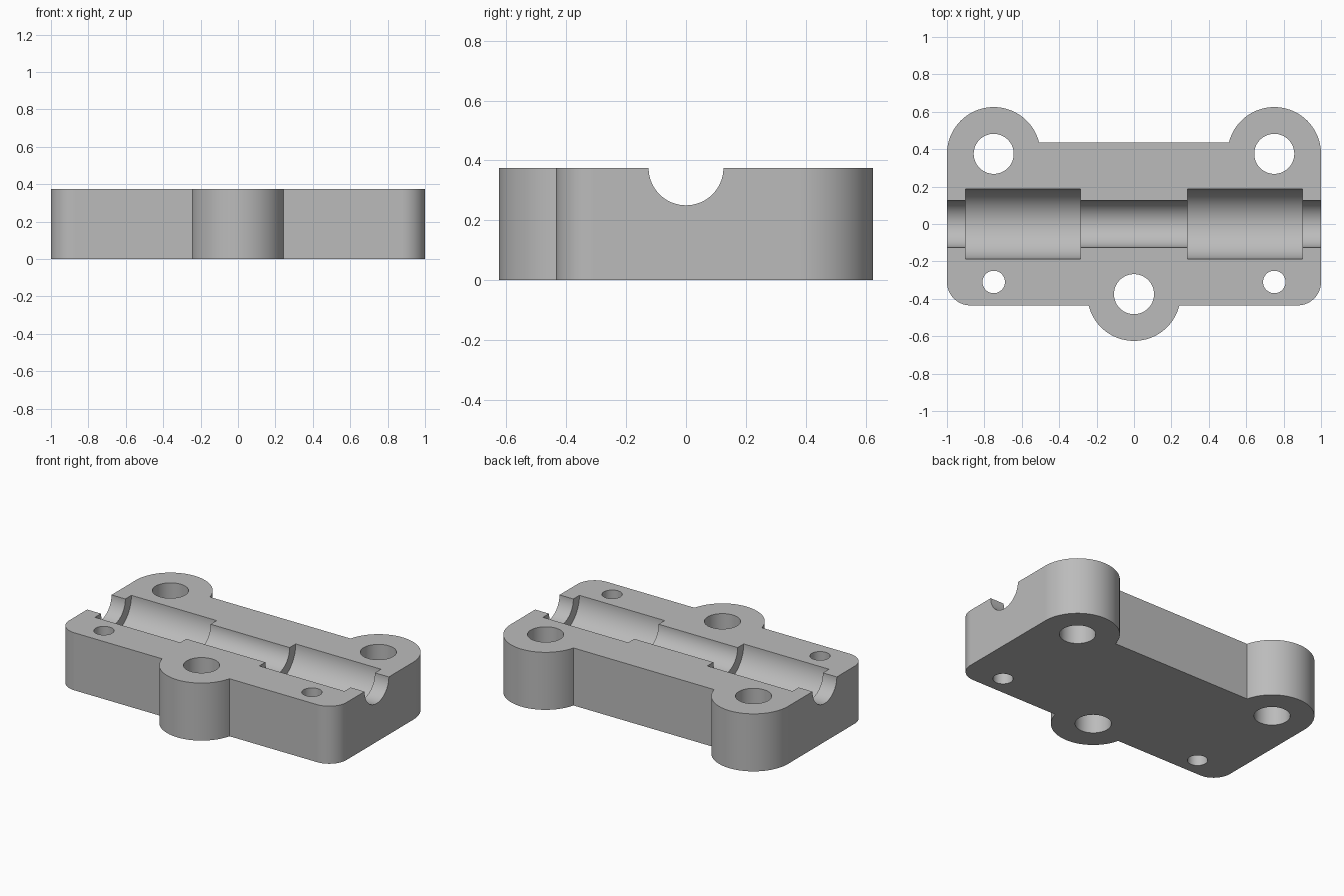
import bpy, bmesh
from math import pi, sin, cos, acos, asin
from mathutils import Matrix

cube = bpy.data.objects.get("Cube")
if cube:
    bpy.data.objects.remove(cube, do_unlink=True)

HEIGHT = 0.375          # body thickness
EDGE = 0.435            # half depth of the main block
LUG_Y, LUG_R = 0.375, 0.25
CORNER = 0.125

grey = bpy.data.materials.new("plain grey")
grey.use_nodes = True
colour = (0.5, 0.5, 0.5, 1)
grey.diffuse_color = colour
grey.node_tree.nodes["Principled BSDF"].inputs["Base Color"].default_value = colour


def arc(cx, cy, r, start, end, steps):
    return [(cx + r * cos(start + (end - start) * i / steps),
             cy + r * sin(start + (end - start) * i / steps)) for i in range(steps + 1)]


def make_object(name, bm):
    mesh = bpy.data.meshes.new(name)
    bmesh.ops.recalc_face_normals(bm, faces=bm.faces)
    bm.to_mesh(mesh)
    bm.free()
    obj = bpy.data.objects.new(name, mesh)
    bpy.context.collection.objects.link(obj)
    mesh.materials.append(grey)
    return obj


def cylinder_cutter(name, radius, length, centre, axis):
    bm = bmesh.new()
    turn = Matrix.Rotation(pi / 2, 4, 'Y') if axis == 'X' else Matrix()
    bmesh.ops.create_cone(bm, cap_ends=True, segments=96, radius1=radius, radius2=radius,
                          depth=length, matrix=Matrix.Translation(centre) @ turn)
    obj = make_object(name, bm)
    obj.hide_render = True
    return obj


# Right half of the outline, from front lug to back lug, then mirrored
lug_angle = asin((EDGE - LUG_Y) / LUG_R)
half = arc(0, -LUG_Y, LUG_R, -pi / 2, -lug_angle, 28)
half += arc(1 - CORNER, -EDGE + CORNER, CORNER, -pi / 2, 0, 20)
half += arc(0.75, LUG_Y, LUG_R, 0, pi - lug_angle, 56)
outline = half + [(-x, y) for x, y in reversed(half[1:])]

# Clamp body, extruded from the outline
bm = bmesh.new()
base = bm.faces.new([bm.verts.new((x, y, 0)) for x, y in outline])
top = bmesh.ops.extrude_face_region(bm, geom=[base])["geom"]
bmesh.ops.translate(bm, vec=(0, 0, HEIGHT),
                    verts=[v for v in top if isinstance(v, bmesh.types.BMVert)])
body = make_object("clamp_body", bm)

# Rod channel, bearing pockets, bolt holes and small screw holes
cutters = [cylinder_cutter("rod_channel", 0.125, 2.2, (0, 0, HEIGHT), 'X'),
           cylinder_cutter("front_bolt_hole", 0.107, 1, (0, -LUG_Y, 0.2), 'Z')]
for side, s in (("left", 1), ("right", -1)):
    cutters += [
        cylinder_cutter(side + "_bearing_pocket", 0.1875, 0.615, (s * 0.5925, 0, HEIGHT), 'X'),
        cylinder_cutter(side + "_bolt_hole", 0.107, 1, (s * 0.75, LUG_Y, 0.2), 'Z'),
        cylinder_cutter(side + "_screw_hole", 0.06, 1, (s * 0.75, -0.31, 0.2), 'Z')]

bpy.ops.object.select_all(action='DESELECT')
bpy.context.view_layer.objects.active = body
body.select_set(True)
for cutter in cutters:
    mod = body.modifiers.new(cutter.name, 'BOOLEAN')
    mod.operation = 'DIFFERENCE'
    mod.solver = 'EXACT'
    mod.object = cutter
    bpy.ops.object.modifier_apply(modifier=mod.name)
    bpy.data.objects.remove(cutter, do_unlink=True)

# Smooth curved walls, crisp edges, flat large faces
bpy.ops.object.shade_smooth_by_angle(angle=pi / 6)
weighted = body.modifiers.new("flat_faces", 'WEIGHTED_NORMAL')
weighted.keep_sharp = True
